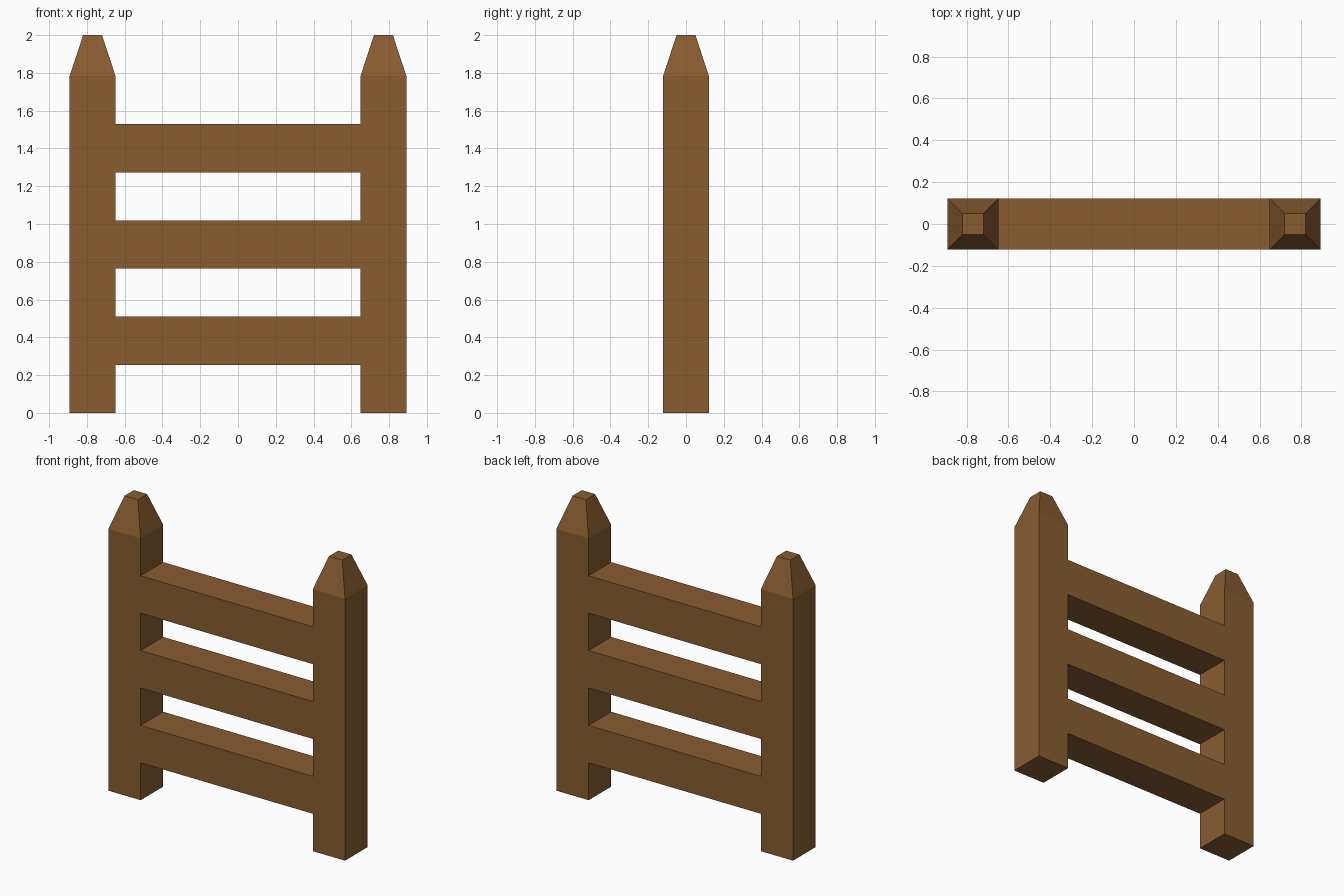
import bpy
import bmesh

if "Cube" in bpy.data.objects:
    bpy.data.objects.remove(bpy.data.objects["Cube"])

POST_X = 0.77      # post centre
HALF = 0.1215      # half thickness of posts and rails
TIP = 0.05         # half width of the flat post tip
STEP = 0.2547      # rail height, and gap between rails
SHOULDER = 7 * STEP

wood = bpy.data.materials.new("wood")
wood.diffuse_color = (0.25, 0.108, 0.031, 1)
wood.use_nodes = True
wood.node_tree.nodes["Principled BSDF"].inputs["Base Color"].default_value = wood.diffuse_color


def add_object(name, bm):
    bmesh.ops.recalc_face_normals(bm, faces=bm.faces)
    mesh = bpy.data.meshes.new(name)
    bm.to_mesh(mesh)
    bm.free()
    mesh.materials.append(wood)
    obj = bpy.data.objects.new(name, mesh)
    bpy.context.collection.objects.link(obj)
    return obj


def post(name, x):
    """Square post lofted through three rings, tapering to a blunt point."""
    bm = bmesh.new()
    rings = []
    for r, z in ((HALF, 0), (HALF, SHOULDER), (TIP, 2)):
        rings.append([bm.verts.new((x + sx * r, sy * r, z))
                      for sx, sy in ((-1, -1), (1, -1), (1, 1), (-1, 1))])
    for low, high in zip(rings, rings[1:]):
        for i in range(4):
            j = (i + 1) % 4
            bm.faces.new((low[i], low[j], high[j], high[i]))
    bm.faces.new(rings[0])
    bm.faces.new(rings[-1])
    return add_object(name, bm)


def rail(name, z):
    """Plain bar spanning between the inner faces of the posts."""
    bm = bmesh.new()
    bmesh.ops.create_cube(bm, size=1)
    bmesh.ops.scale(bm, vec=(2 * (POST_X - HALF), 2 * HALF, STEP), verts=bm.verts)
    bmesh.ops.translate(bm, vec=(0, 0, z), verts=bm.verts)
    return add_object(name, bm)


# Two end posts
post("left_post", -POST_X)
post("right_post", POST_X)

# Three evenly spaced rails
for i, label in enumerate(("lower", "middle", "upper")):
    rail(label + "_rail", STEP * (1.5 + 2 * i))
